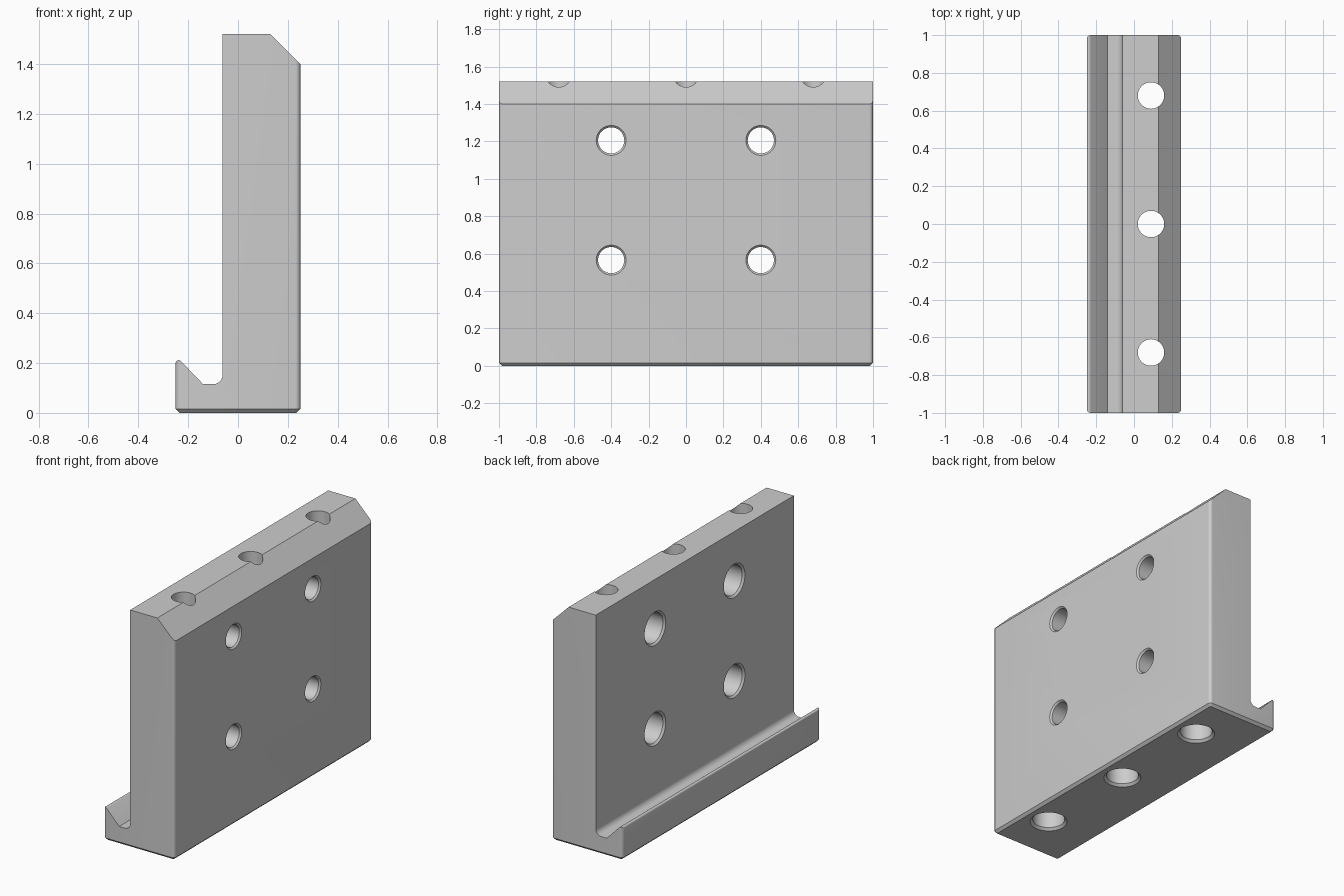
import bpy, bmesh, math
from mathutils import Matrix, Vector

cube = bpy.data.objects.get("Cube")
if cube:
    bpy.data.objects.remove(cube, do_unlink=True)

steel = bpy.data.materials.new("plain_grey")
steel.use_nodes = True
GREY = (0.61, 0.61, 0.61, 1)
steel.diffuse_color = GREY
steel.node_tree.nodes["Principled BSDF"].inputs["Base Color"].default_value = GREY


def arc(cx, cy, r, start, end, steps):
    angles = [math.radians(start + (end - start) * i / steps) for i in range(steps + 1)]
    return [(cx + r * math.cos(a), cy + r * math.sin(a)) for a in angles]


def loft(bm, rings):
    """Closed solid through rings of equally many points."""
    rings = [[bm.verts.new(p) for p in ring] for ring in rings]
    count = len(rings[0])
    for a, b in zip(rings, rings[1:]):
        for i in range(count):
            j = (i + 1) % count
            bm.faces.new((a[i], a[j], b[j], b[i]))
    bm.faces.new(rings[0][::-1])
    bm.faces.new(rings[-1])


def make_object(name, solids):
    bm = bmesh.new()
    for rings in solids:
        loft(bm, rings)
    bmesh.ops.recalc_face_normals(bm, faces=bm.faces[:])
    mesh = bpy.data.meshes.new(name)
    bm.to_mesh(mesh)
    bm.free()
    mesh.materials.append(steel)
    obj = bpy.data.objects.new(name, mesh)
    bpy.context.collection.objects.link(obj)
    return obj


# Block with rounded upright edges and a chamfered base
def rounded_outline(radius, z):
    x, y = 0.25 - 0.02, 1 - 0.02
    points = []
    for sx, sy, start in ((x, y, 0), (-x, y, 90), (-x, -y, 180), (x, -y, 270)):
        points += arc(sx, sy, radius, start, start + 90, 6)
    return [(px, py, z) for px, py in points]


plate = make_object("hooked_plate", [[rounded_outline(0.004, 0),
                                      rounded_outline(0.02, 0.016),
                                      rounded_outline(0.02, 1.6)]])

# Hook profile, oversized at the sides so the block keeps its outer faces
profile = [(-0.3, -0.1), (-0.3, 0.065)]
profile += arc(-0.238, 0.2, 0.012, 160, 45, 6)      # rounded lip tip
profile += [(-0.14, 0.115)]
profile += arc(-0.1, 0.153, 0.038, 270, 360, 8)     # groove fillet
profile += [(-0.062, 1.52), (0.13, 1.52), (0.3, 1.35), (0.3, -0.1)]
hook = make_object("hook_profile_cutter",
                   [[[(x, y, z) for x, z in profile] for y in (-1.1, 1.1)]])


def bore(steps, matrix):
    """Stepped round solid about local z, given as (height, radius)."""
    return [[matrix @ Vector((x, y, h)) for x, y in arc(0, 0, r, 0, 352.5, 47)]
            for h, r in steps]


# Four cross bores, counterbored from the hook side
cross_steps = [(-0.082, 0.127), (-0.05, 0.095), (0.13, 0.095), (0.13, 0.07),
               (0.24, 0.07), (0.27, 0.1)]
along_x = Matrix.Rotation(math.pi / 2, 4, 'Y')
cross = make_object("cross_bore_cutter", [
    bore(cross_steps, Matrix.Translation((0, y, z)) @ along_x)
    for y in (-0.4, 0.4) for z in (0.565, 1.205)])

# Three upright bores, counterbored from below
upright_steps = [(-0.02, 0.13), (0.015, 0.095), (0.2, 0.095), (0.2, 0.07), (1.7, 0.07)]
upright = make_object("upright_bore_cutter", [
    bore(upright_steps, Matrix.Translation((0.09, y, 0))) for y in (-0.68, 0, 0.68)])

bpy.ops.object.select_all(action='DESELECT')
plate.select_set(True)
bpy.context.view_layer.objects.active = plate
for cutter, operation in ((hook, 'INTERSECT'), (cross, 'DIFFERENCE'), (upright, 'DIFFERENCE')):
    cutter.hide_render = True
    mod = plate.modifiers.new(cutter.name, 'BOOLEAN')
    mod.operation = operation
    mod.solver = 'EXACT'
    mod.object = cutter
    bpy.ops.object.modifier_apply(modifier=mod.name)
    bpy.data.objects.remove(cutter, do_unlink=True)

bpy.ops.object.shade_smooth_by_angle(angle=math.radians(30))
